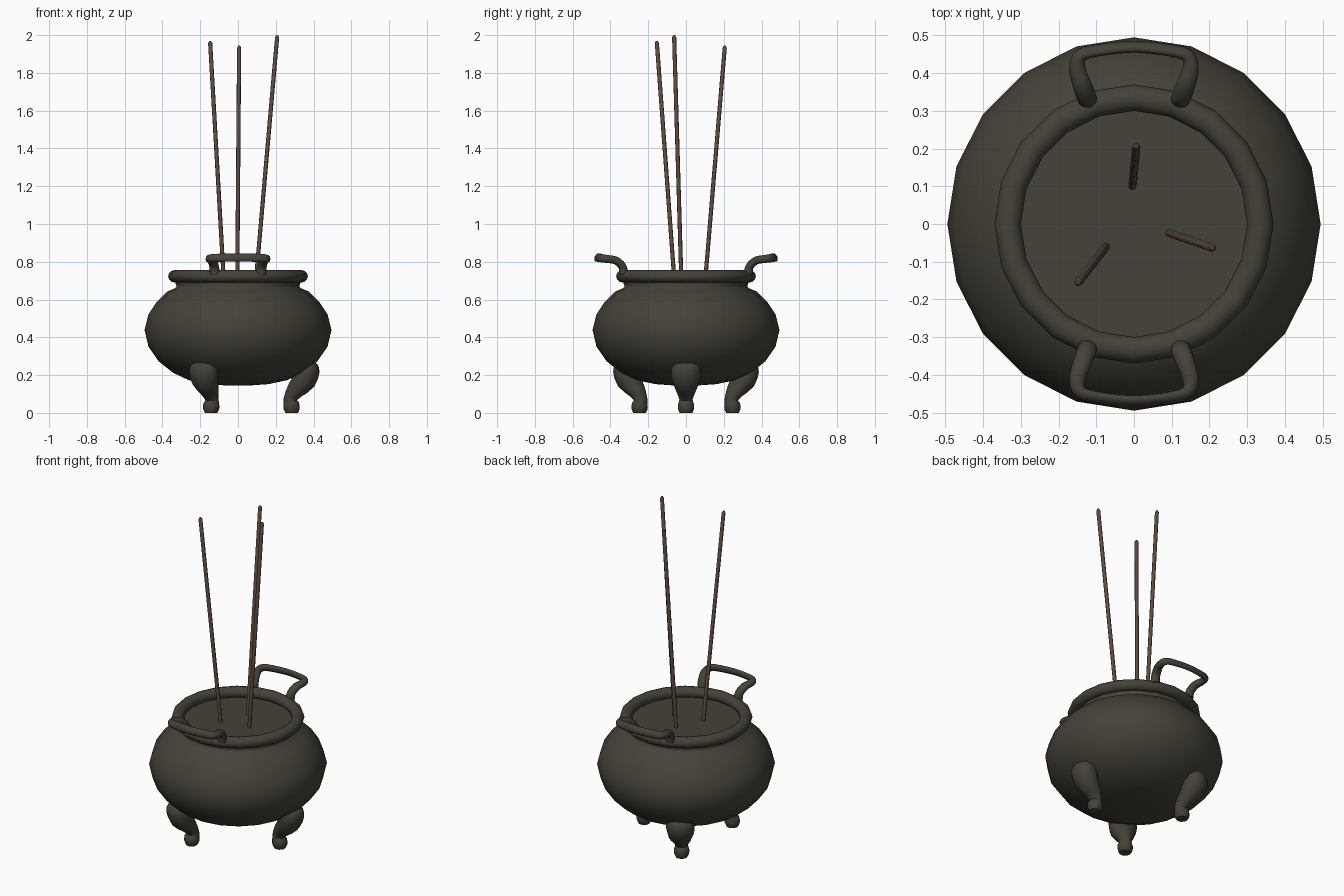
import bpy, math
from mathutils import Vector, Matrix

if "Cube" in bpy.data.objects:
    bpy.data.objects.remove(bpy.data.objects["Cube"])


def material(name, rgb):
    m = bpy.data.materials.new(name)
    m.diffuse_color = (*rgb, 1)
    m.use_nodes = True
    m.node_tree.nodes["Principled BSDF"].inputs["Base Color"].default_value = m.diffuse_color
    return m


BRONZE = material("dark_bronze", (0.06, 0.054, 0.04))
WOOD = material("brown_stick", (0.11, 0.07, 0.05))


def make(name, verts, faces, mat, angle=50):
    me = bpy.data.meshes.new(name)
    me.from_pydata(verts, [], faces)
    me.materials.append(mat)
    ob = bpy.data.objects.new(name, me)
    bpy.context.collection.objects.link(ob)
    bpy.ops.object.select_all(action='DESELECT')
    ob.select_set(True)
    bpy.context.view_layer.objects.active = ob
    bpy.ops.object.shade_smooth_by_angle(angle=math.radians(angle))
    return ob


def bridge(rings, n, closed=False):
    """Quads between successive rings of n vertices."""
    faces = []
    for i in range(rings if closed else rings - 1):
        k = (i + 1) % rings
        for j in range(n):
            l = (j + 1) % n
            faces.append((i * n + j, i * n + l, k * n + l, k * n + j))
    return faces


def lathe(name, profile, mat, n=20, closed=False):
    verts = [(r * math.cos(2 * math.pi * j / n), r * math.sin(2 * math.pi * j / n), z)
             for r, z in profile for j in range(n)]
    faces = bridge(len(profile), n, closed)
    if not closed:
        faces.append(tuple(range(n))[::-1])
        last = (len(profile) - 1) * n
        faces.append(tuple(range(last, last + n)))
    return make(name, verts, faces, mat)


def smooth_path(pts, steps=3):
    """Catmull-Rom through tuples of any length."""
    pts = [Vector(p) for p in pts]
    out = []
    for i in range(len(pts) - 1):
        a, b, c, d = pts[max(i - 1, 0)], pts[i], pts[i + 1], pts[min(i + 2, len(pts) - 1)]
        for s in range(steps):
            t = s / steps
            out.append(0.5 * (2 * b + (c - a) * t + (2 * a - 5 * b + 4 * c - d) * t * t
                              + (3 * b - a - 3 * c + d) * t ** 3))
    return out + [pts[-1]]


def sweep(name, path, ref, mat, n=12, turn=Matrix.Identity(3)):
    """Elliptical tube; each path entry is x, y, z, half size along ref, half size across."""
    ref, verts = Vector(ref), []
    for i, p in enumerate(path):
        t = (Vector(path[min(i + 1, len(path) - 1)][:3]) - Vector(path[max(i - 1, 0)][:3])).normalized()
        u = (ref - t * ref.dot(t)).normalized()
        v = t.cross(u)
        for j in range(n):
            a = 2 * math.pi * j / n
            verts.append(turn @ (Vector(p[:3]) + u * math.cos(a) * p[3] + v * math.sin(a) * p[4]))
    last = (len(path) - 1) * n
    faces = bridge(len(path), n) + [tuple(range(n))[::-1], tuple(range(last, last + n))]
    return make(name, verts, faces, mat)


# Pot body with neck
lathe("pot_body", [(0.06, 0.145), (0.16, 0.152), (0.26, 0.173), (0.345, 0.213), (0.42, 0.273),
                   (0.474, 0.35), (0.495, 0.44), (0.475, 0.52), (0.43, 0.588), (0.375, 0.642),
                   (0.33, 0.662), (0.325, 0.67), (0.335, 0.70)], BRONZE)

# Rounded rim
lathe("rim", [(0.335 + 0.035 * math.cos(a), 0.723 + 0.033 * math.sin(a))
              for a in [2 * math.pi * k / 12 for k in range(12)]], BRONZE, closed=True)

# Ash surface inside the rim
lathe("ash_fill", [(0.31, 0.68), (0.31, 0.698)], BRONZE)

# Three curved legs
leg = [(0.365, 0, 0.272, 0.03, 0.025), (0.365, 0, 0.26, 0.065, 0.055), (0.362, 0, 0.225, 0.08, 0.07),
       (0.347, 0, 0.17, 0.073, 0.064), (0.30, 0, 0.115, 0.052, 0.046), (0.275, 0, 0.07, 0.035, 0.034),
       (0.282, 0, 0.045, 0.043, 0.042), (0.284, 0, 0.02, 0.042, 0.042), (0.284, 0, 0.0, 0.033, 0.033)]
for i in range(3):
    sweep(f"leg_{i + 1}", smooth_path(leg, 2), (0, 1, 0), BRONZE,
          turn=Matrix.Rotation(i * 2 * math.pi / 3, 3, 'Z'))

# Two looped handles
half = [(-0.123, 0.33, 0.735, 0.024, 0.026), (-0.126, 0.337, 0.775, 0.022, 0.026),
        (-0.138, 0.37, 0.806, 0.021, 0.025), (-0.15, 0.41, 0.814, 0.021, 0.022),
        (-0.145, 0.443, 0.818, 0.022, 0.018), (-0.11, 0.458, 0.821, 0.023, 0.015),
        (0, 0.47, 0.822, 0.023, 0.014)]
loop = half + [(-p[0], *p[1:]) for p in half[-2::-1]]
for i, side in enumerate(("back", "front")):
    sweep(f"{side}_handle", smooth_path(loop), (0, -0.4, 1), BRONZE,
          turn=Matrix.Rotation(i * math.pi, 3, 'Z'))

# Incense sticks leaning outwards
sticks = [((-0.074, -0.06, 0.68), (-0.148, -0.155, 1.97)),
          ((0.093, -0.024, 0.68), (0.208, -0.063, 2.0)),
          ((-0.004, 0.10, 0.68), (0.006, 0.206, 1.945))]
for i, (a, b) in enumerate(sticks):
    a, b = Vector(a), Vector(b)
    d = (b - a).normalized()
    path = [(*a, 0.011, 0.011), (*(b - d * 0.012), 0.011, 0.011), (*(b - d * 0.001), 0.005, 0.005)]
    sweep(f"incense_stick_{i + 1}", path, (1, 0, 0), WOOD, n=8)
